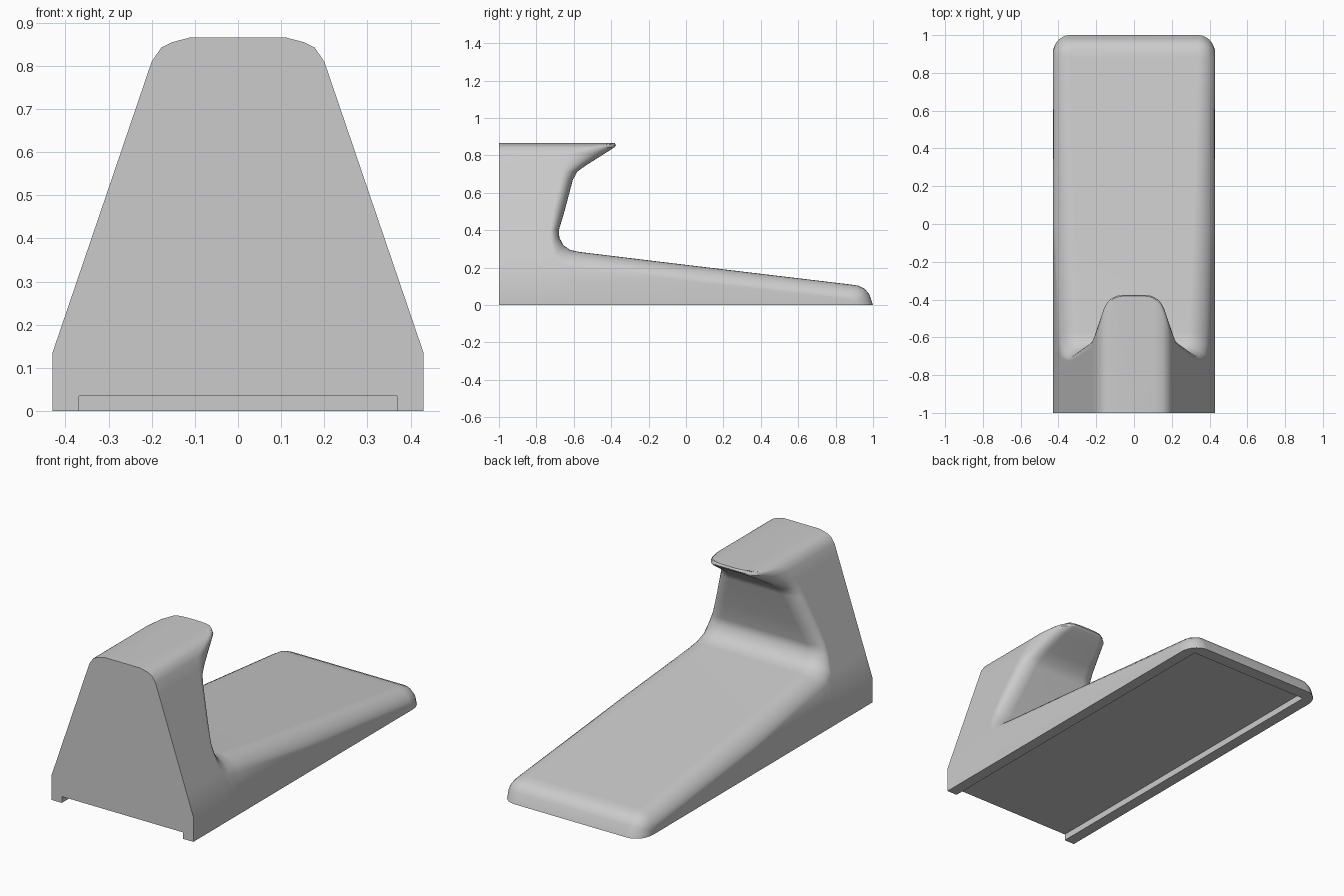
import bpy
import bmesh
from math import sin, cos, pi

old = bpy.data.objects.get("Cube")
if old:
    bpy.data.objects.remove(old, do_unlink=True)

# Single plain grey material
grey = bpy.data.materials.new("plain_grey")
grey.use_nodes = True
colour = (0.6, 0.6, 0.6, 1)
grey.diffuse_color = colour
for node in grey.node_tree.nodes:
    if node.type == 'BSDF_PRINCIPLED':
        node.inputs["Base Color"].default_value = colour

# Half width of the tapered front outline, as (height, half width)
OUTLINE = [(0, .43), (.135, .43), (.81, .2), (.842, .178), (.856, .15), (.866, .11)]
FRONT = -1
KNEE = .135
SIDE = .43
FILLET_WIDTH = .09
FILLET_STEPS = 7


def half_width(z):
    for (z_low, w_low), (z_high, w_high) in zip(OUTLINE, OUTLINE[1:]):
        if z <= z_high:
            return w_low + (w_high - w_low) * (z - z_low) / (z_high - z_low)
    return OUTLINE[-1][1]


# Side path from hook tip to pad end: y, z, and the edge fillet's setback in y and z
HOOK = [(-.38, .866, -.02, 0), (-.375, .855, -.1, 0), (-.385, .842, -.16, 0),
        (-.435, .81, -.2, 0), (-.53, .75, -.125, 0), (-.58, .715, -.085, 0),
        (-.605, .67, -.065, 0), (-.65, .5, -.06, 0), (-.68, .4, -.045, 0),
        (-.677, .36, -.045, -.02)]
PAD = [(-.655, .32, -.05, -.06), (-.62, .295, -.03, -.07), (-.57, .284, 0, -.075),
       (0, .215, 0, -.085), (.88, .11, 0, -.08), (.92, .104, -.035, -.079),
       (.955, .088, -.06, -.065), (.98, .057, -.08, -.038), (1, 0, -.1, 0)]
PATH = HOOK + PAD
corner = len(HOOK)

bm = bmesh.new()
cache = {}


def vert(point):
    key = tuple(round(c, 5) for c in point)
    if key not in cache:
        cache[key] = bm.verts.new(key)
    return cache[key]


def face(*points):
    verts = list(dict.fromkeys(vert(p) for p in points))
    if len(verts) > 2:
        bm.faces.new(verts)


def fillet_row(y, z, back, drop):
    """Points across the surface, from the centre line to the side wall."""
    row = [(0, y, z)]
    for step in range(FILLET_STEPS + 1):
        angle = pi / 2 * step / FILLET_STEPS
        setback = 1 - cos(angle)
        height = z + drop * setback
        x = half_width(height) - FILLET_WIDTH * (1 - sin(angle))
        row.append((x, y + back * setback, height))
    return row


def to_front(point):
    return (point[0], FRONT, point[2])


def to_knee(point):
    return (SIDE, point[1], min(point[2], KNEE))


def to_floor(point):
    return (SIDE, point[1], 0)


# Rounded inner surface of the hook, upright and pad
rows = [fillet_row(*p) for p in PATH]
for upper, lower in zip(rows, rows[1:]):
    for i in range(len(upper) - 1):
        face(upper[i], upper[i + 1], lower[i + 1], lower[i])

# Side walls: upright strips run forward, pad strips run down
edge = [row[-1] for row in rows]
for i in range(len(edge) - 1):
    a, b = edge[i], edge[i + 1]
    if i < corner:
        face(a, b, to_front(b), to_front(a))
    else:
        face(a, b, to_knee(b), to_knee(a))
        face(to_knee(a), to_knee(b), to_floor(b), to_floor(a))
turn = edge[corner]
front_knee, front_floor = (SIDE, FRONT, KNEE), (SIDE, FRONT, 0)
face(turn, to_front(turn), front_knee, to_knee(turn))
face(to_knee(turn), front_knee, front_floor, to_floor(turn))

# Flat top, front and underside
top_centre = to_front(rows[0][0])
floor_centre = (0, FRONT, 0)
face(*rows[0], to_front(edge[0]), top_centre)
face(top_centre, *[to_front(p) for p in edge[:corner + 1]],
     front_knee, front_floor, floor_centre)
face(floor_centre, front_floor, *[to_floor(p) for p in edge[corner:]],
     *reversed(rows[-1]))

bmesh.ops.recalc_face_normals(bm, faces=bm.faces)
# The half shell is open at the centre, so check the way its top faces
bm.faces.ensure_lookup_table()
bm.normal_update()
top = max(bm.faces, key=lambda f: f.calc_center_median().z)
if top.normal.z < 0:
    bmesh.ops.reverse_faces(bm, faces=bm.faces)

mesh = bpy.data.meshes.new("stand_body")
bm.to_mesh(mesh)
bm.free()
body = bpy.data.objects.new("stand_body", mesh)
bpy.context.collection.objects.link(body)
mesh.materials.append(grey)

# Shallow channel under the base, open at the front
bpy.ops.mesh.primitive_cube_add(size=1, location=(0, -.085, -.0325))
channel = bpy.context.object
channel.name = "channel_cutter"
channel.scale = (.736, 2.03, .135)
channel.hide_render = True
channel.data.materials.append(grey)
bpy.context.view_layer.update()

# Mirror the half, cut the channel, then shade smooth
bpy.ops.object.select_all(action='DESELECT')
body.select_set(True)
bpy.context.view_layer.objects.active = body
mirror = body.modifiers.new("mirror", 'MIRROR')
mirror.use_axis[0] = True
mirror.merge_threshold = .0001
cut = body.modifiers.new("channel", 'BOOLEAN')
cut.operation = 'DIFFERENCE'
cut.solver = 'EXACT'
cut.object = channel
for name in ("mirror", "channel"):
    bpy.ops.object.modifier_apply(modifier=name)
bpy.data.objects.remove(channel, do_unlink=True)

bpy.ops.object.shade_smooth_by_angle(angle=pi / 5)
weighted = body.modifiers.new("weighted_normals", 'WEIGHTED_NORMAL')
weighted.keep_sharp = True
